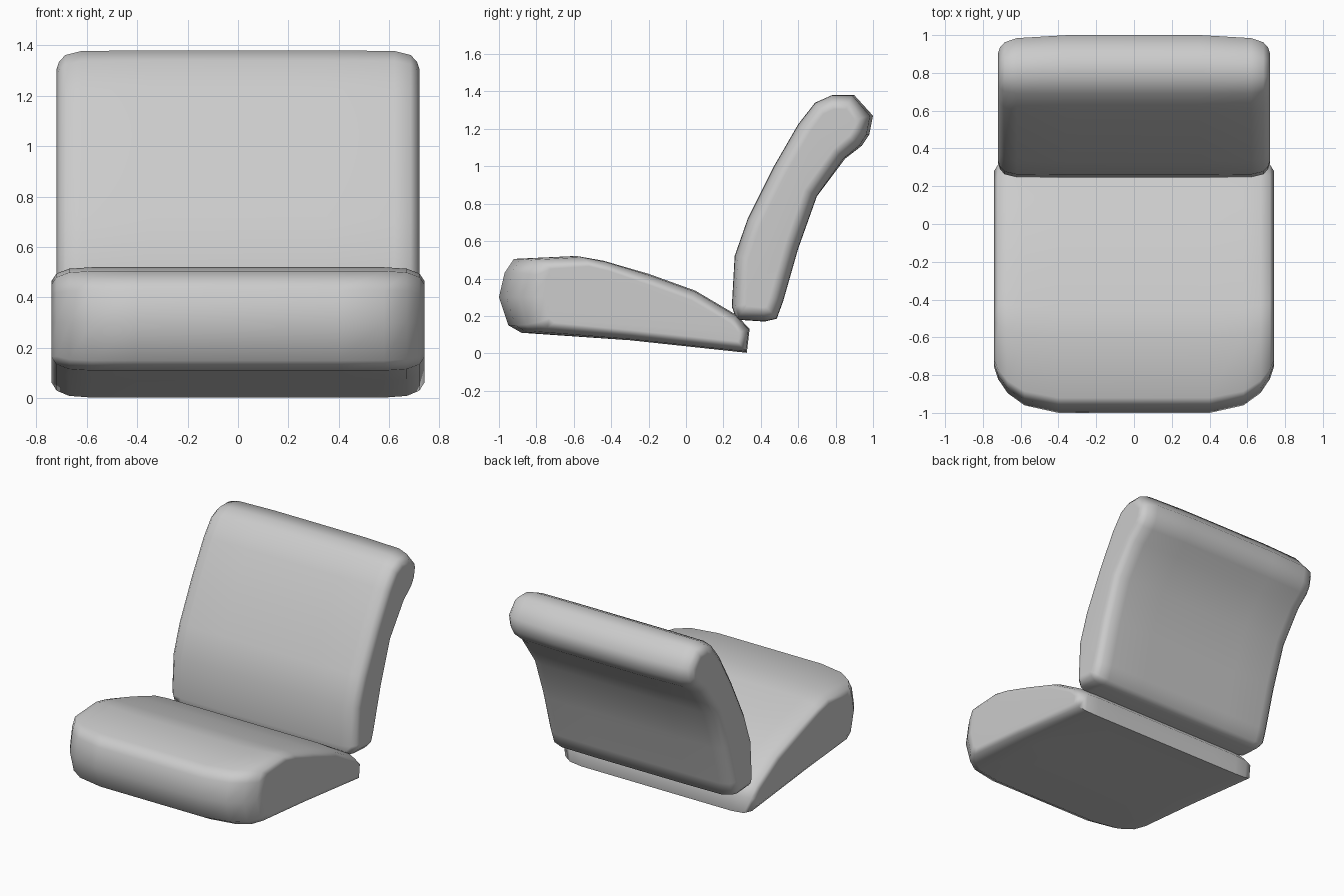
import bpy, bmesh, math
from mathutils import Vector

cube = bpy.data.objects.get("Cube")
if cube:
    bpy.data.objects.remove(cube, do_unlink=True)

fabric = bpy.data.materials.new("grey upholstery")
fabric.use_nodes = True
GREY = (0.6, 0.6, 0.6, 1)
fabric.diffuse_color = GREY
fabric.node_tree.nodes["Principled BSDF"].inputs["Base Color"].default_value = GREY


def inset(profile, d):
    """Move every corner of a clockwise side profile inwards by d."""
    pts = [Vector(p) for p in profile]
    out = []
    for i, p in enumerate(pts):
        a = (p - pts[i - 1]).normalized()
        b = (pts[(i + 1) % len(pts)] - p).normalized()
        n = (Vector((a.y, -a.x)) + Vector((b.y, -b.x))).normalized()
        out.append(p + n * d / max(n.dot(Vector((a.y, -a.x))), 0.7))
    return out


def cushion(name, profile, stations, pull_dir, pull_from, pull_to):
    """Loft a side profile across x; stations are (x, inset, corner pull)."""
    bm = bmesh.new()
    rows = [(-x, d, p) for x, d, p in reversed(stations)] + stations
    rings = []
    for x, d, pull in rows:
        ring = []
        for p in inset(profile, d):
            t = (p.x - pull_from) / (pull_to - pull_from)
            t = min(max(t, 0), 1)
            ring.append(bm.verts.new((x, p.x - pull_dir * pull * t, p.y)))
        rings.append(ring)
    n = len(profile)
    for r, s in zip(rings, rings[1:]):
        for i in range(n):
            j = (i + 1) % n
            bm.faces.new((r[i], r[j], s[j], s[i]))
    bm.faces.new(rings[0])
    bm.faces.new(rings[-1])
    bmesh.ops.recalc_face_normals(bm, faces=bm.faces)
    mesh = bpy.data.meshes.new(name)
    bm.to_mesh(mesh)
    bm.free()
    mesh.materials.append(fabric)
    ob = bpy.data.objects.new(name, mesh)
    bpy.context.collection.objects.link(ob)
    bpy.ops.object.select_all(action='DESELECT')
    ob.select_set(True)
    bpy.context.view_layer.objects.active = ob
    bpy.ops.object.shade_smooth_by_angle(angle=math.radians(60))
    mod = ob.modifiers.new("even shading", 'WEIGHTED_NORMAL')
    mod.keep_sharp = True
    return ob


# Seat: thick rounded front, tapering to the rear, with rounded front corners
seat_profile = [(-1, .30), (-.97, .43), (-.92, .505), (-.6, .52), (-.45, .495),
                (-.2, .425), (.05, .335), (.27, .205), (.34, .13), (.325, .003),
                (-.3, .07), (-.88, .11), (-.95, .15)]
cushion("seat_cushion", seat_profile,
        [(.4, 0, 0), (.58, 0, .04), (.67, .006, .1), (.72, .025, .16), (.74, .055, .2)],
        -1, -.3, -1)

# Backrest: reclined curve with a rolled top
back_profile = [(.245, .25), (.26, .52), (.33, .72), (.47, 1.0), (.60, 1.225),
                (.69, 1.34), (.78, 1.38), (.90, 1.38), (1.0, 1.27), (.98, 1.17),
                (.94, 1.11), (.85, 1.04), (.70, .84), (.60, .56), (.52, .28),
                (.485, .185), (.42, .17), (.27, .18)]
cushion("backrest_cushion", back_profile,
        [(.35, 0, 0), (.62, .002, .014), (.685, .018, .02), (.71, .045, .02), (.72, .075, .02)],
        1, .7, 1)
